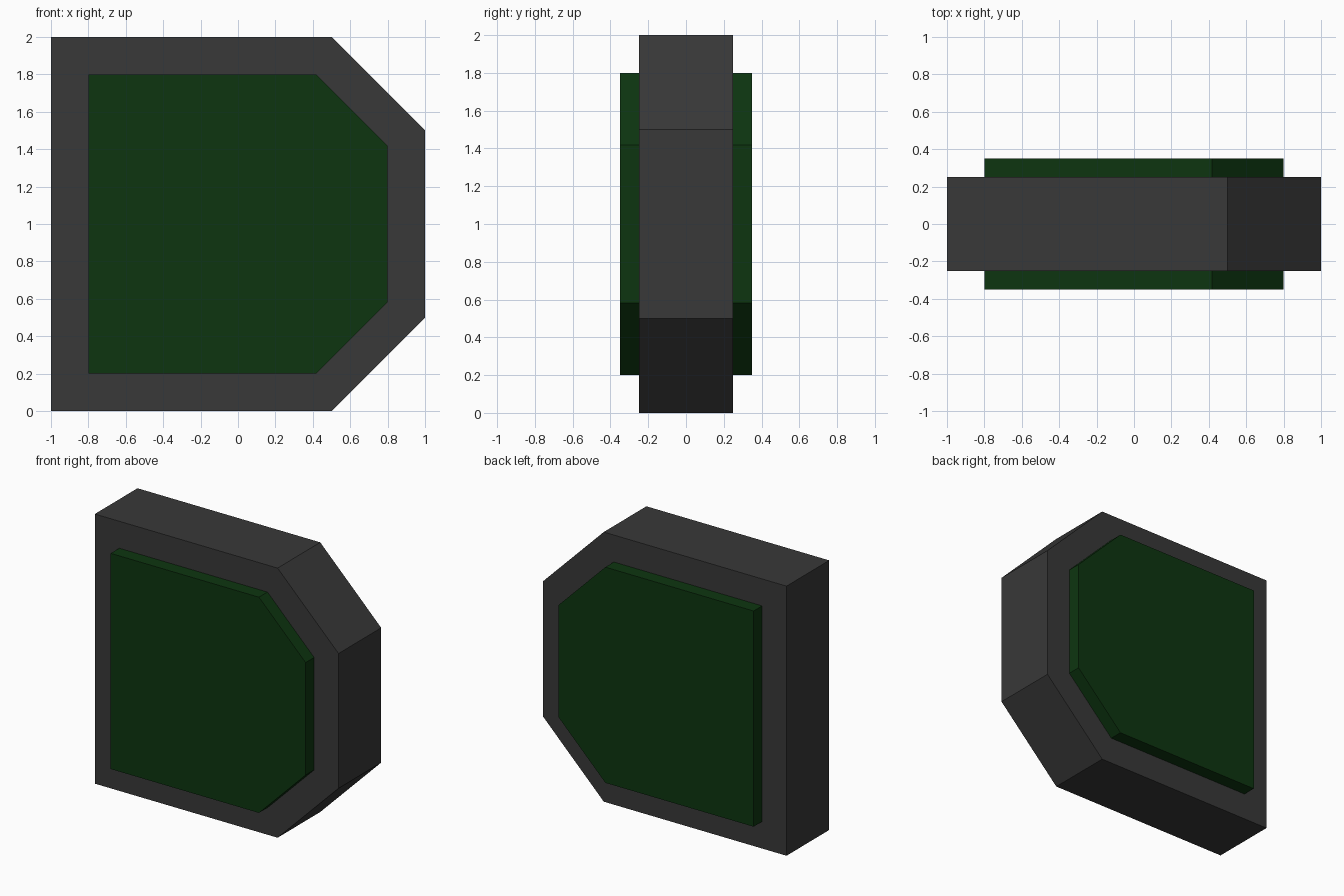
import bpy, bmesh

if "Cube" in bpy.data.objects:
    bpy.data.objects.remove(bpy.data.objects["Cube"])


def material(name, rgb):
    m = bpy.data.materials.new(name)
    m.diffuse_color = (*rgb, 1.0)
    m.use_nodes = True
    m.node_tree.nodes["Principled BSDF"].inputs["Base Color"].default_value = m.diffuse_color
    return m


def chamfered_profile(inset):
    # Square with its two right-hand corners cut at 45 degrees, offset inwards evenly
    edge = 1.0 - inset
    cut = 0.5 - inset * (2 ** 0.5 - 1)
    lower = [(-edge, inset), (cut, inset), (edge, 1.0 - cut)]
    return lower + [(x, 2.0 - z) for x, z in reversed(lower)]


def prism(name, profile, y0, y1, mat):
    # Profile in the xz plane extruded along y
    bm = bmesh.new()
    face = bm.faces.new([bm.verts.new((x, y0, z)) for x, z in profile])
    ext = bmesh.ops.extrude_face_region(bm, geom=[face])
    verts = [g for g in ext["geom"] if isinstance(g, bmesh.types.BMVert)]
    bmesh.ops.translate(bm, verts=verts, vec=(0, y1 - y0, 0))
    bmesh.ops.recalc_face_normals(bm, faces=bm.faces[:])
    me = bpy.data.meshes.new(name)
    bm.to_mesh(me)
    bm.free()
    me.materials.append(mat)
    ob = bpy.data.objects.new(name, me)
    bpy.context.collection.objects.link(ob)
    return ob


grey = material("dark grey", (0.04, 0.04, 0.04))
green = material("dark green", (0.004, 0.036, 0.005))

# Thick outer body
prism("body", chamfered_profile(0.0), -0.25, 0.25, grey)

# Raised panels on the front and back
for name, side in (("front_panel", -1), ("back_panel", 1)):
    prism(name, chamfered_profile(0.2), side * 0.24, side * 0.35, green)
